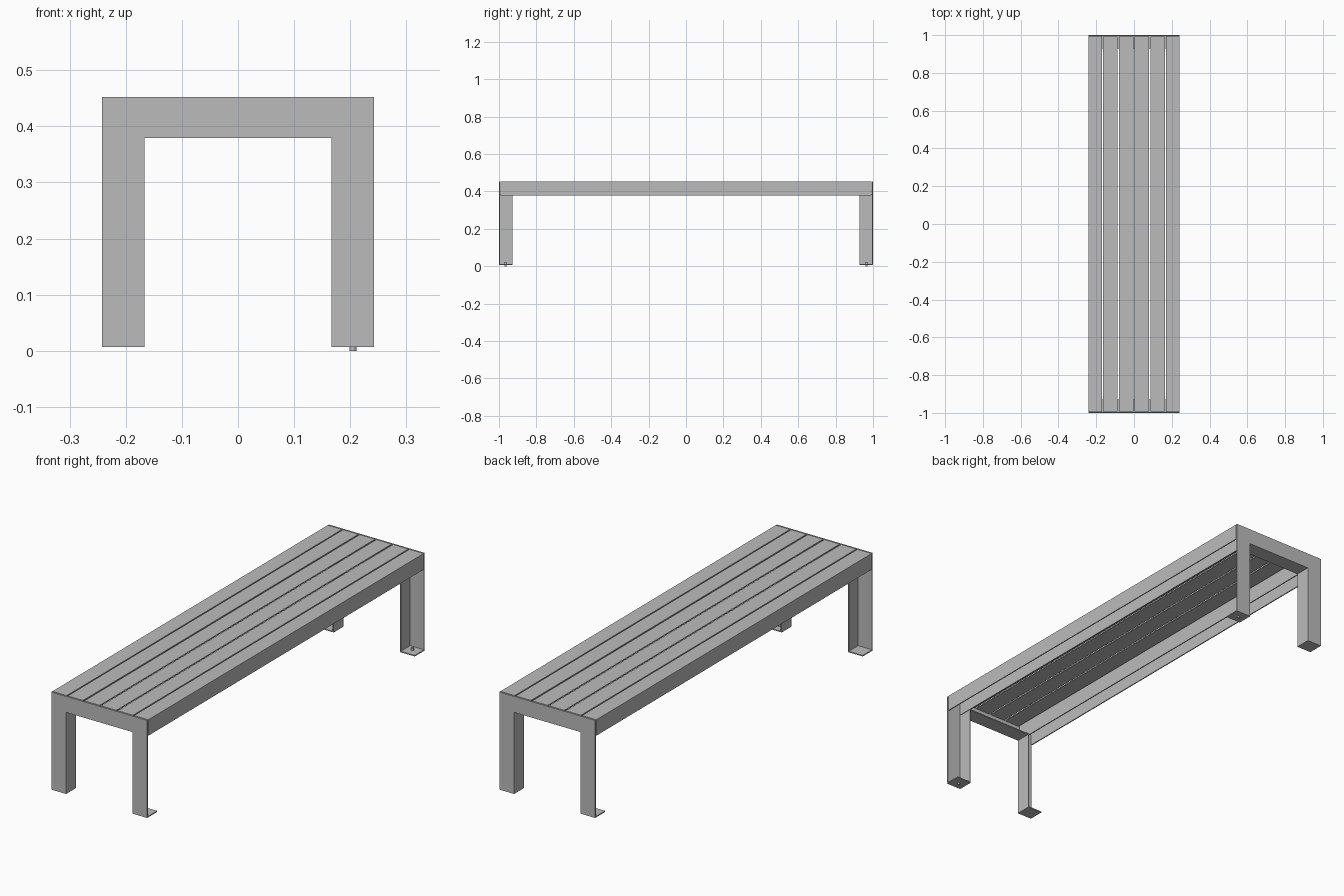
import bpy, bmesh
from mathutils import Vector

cube = bpy.data.objects.get("Cube")
if cube:
    bpy.data.objects.remove(cube, do_unlink=True)

W, INNER = 0.242, 0.167        # half width, half width between the legs
TOP, UNDER, FOOT = 0.452, 0.379, 0.007
T = 0.005                      # sheet thickness
DEPTH = 0.072                  # flange depth along the bench

metal = bpy.data.materials.new("grey_metal")
metal.use_nodes = True
grey = (0.5, 0.5, 0.5, 1)
metal.diffuse_color = grey
metal.node_tree.nodes["Principled BSDF"].inputs["Base Color"].default_value = grey


def finish(name, bm):
    bmesh.ops.recalc_face_normals(bm, faces=bm.faces)
    mesh = bpy.data.meshes.new(name)
    bm.to_mesh(mesh)
    bm.free()
    mesh.materials.append(metal)
    obj = bpy.data.objects.new(name, mesh)
    bpy.context.collection.objects.link(obj)
    return obj


def extrude_profile(name, points, y0, y1):
    """Extrude a closed x-z outline along y."""
    bm = bmesh.new()
    face = bm.faces.new([bm.verts.new((x, y0, z)) for x, z in points])
    moved = bmesh.ops.extrude_face_region(bm, geom=[face])["geom"]
    verts = [g for g in moved if isinstance(g, bmesh.types.BMVert)]
    bmesh.ops.translate(bm, verts=verts, vec=Vector((0, y1 - y0, 0)))
    return finish(name, bm)


def box(name, x0, x1, y0, y1, z0, z1):
    return extrude_profile(name, [(x0, z0), (x1, z0), (x1, z1), (x0, z1)], y0, y1)


def arch(half, top, foot):
    return [(-half, foot), (-half, top), (half, top), (half, foot)]


# End frames: flat arch plate, flange folded inward, and feet
for end, s in (("front", -1), ("back", 1)):
    outer = arch(W, TOP, FOOT)
    inner = arch(INNER, UNDER, FOOT)
    extrude_profile(end + "_arch_plate", outer + inner[::-1], s, s * (1 - T))
    lip = arch(INNER + T, UNDER + T, FOOT)
    extrude_profile(end + "_arch_flange", lip + inner[::-1], s * (1 - T), s * (1 - DEPTH))
    for side, m in (("right", -1), ("left", 1)):
        box(f"{end}_{side}_foot", m * INNER, m * W, s * (1 - T), s * (1 - DEPTH), FOOT, FOOT + T)
    # Levelling bolt through the left foot
    bm = bmesh.new()
    bmesh.ops.create_cone(bm, cap_ends=True, segments=12, radius1=0.006, radius2=0.006, depth=0.024)
    bmesh.ops.translate(bm, verts=bm.verts, vec=(0.205, s * 0.965, 0.012))
    finish(end + "_levelling_bolt", bm)

# Seat: four flat inner slats between two edge channels open at the bottom
LENGTH = 0.992
EDGE = 0.170
for i in range(4):
    x = (i - 1.5) * 0.084
    box(f"inner_slat_{i + 1}", x - 0.0385, x + 0.0385, -LENGTH, LENGTH, TOP - T, TOP)
for side, m in (("right", -1), ("left", 1)):
    outline = [(W, UNDER), (W, TOP), (EDGE, TOP), (EDGE, UNDER),
               (EDGE + T, UNDER), (EDGE + T, TOP - T), (W - T, TOP - T), (W - T, UNDER)]
    extrude_profile(side + "_edge_channel", [(m * x, z) for x, z in outline], -LENGTH, LENGTH)
